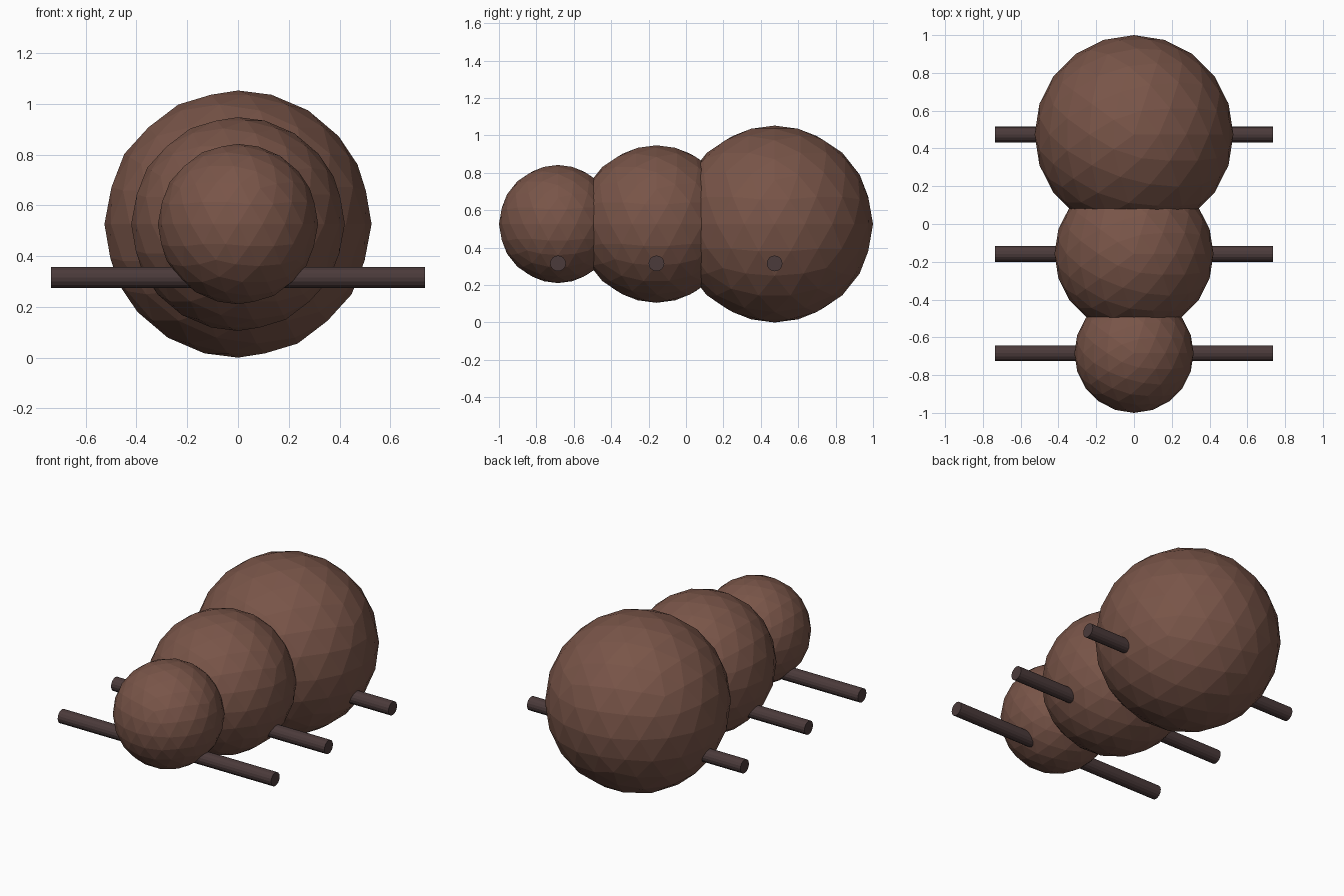
import bpy, math

if "Cube" in bpy.data.objects:
    bpy.data.objects.remove(bpy.data.objects["Cube"])

U = 2 / 19  # model unit: the whole length is 19 units


def material(name, rgb):
    m = bpy.data.materials.new(name)
    m.diffuse_color = (*rgb, 1)
    m.use_nodes = True
    m.node_tree.nodes["Principled BSDF"].inputs["Base Color"].default_value = m.diffuse_color
    return m


brown = material("brown", (0.19, 0.09, 0.065))
dark = material("dark_brown", (0.07, 0.043, 0.043))

# name, radius and y position of each body ball, each with a leg bar through it
segments = [("head", 3, -6.5), ("thorax", 4, -1.5), ("abdomen", 5, 4.5)]

for name, r, y in segments:
    # faceted body ball
    bpy.ops.mesh.primitive_ico_sphere_add(subdivisions=3, radius=r * U,
                                          location=(0, y * U, 5 * U))
    ball = bpy.context.object
    ball.name = name
    ball.data.materials.append(brown)

    # leg bar from side to side
    bpy.ops.mesh.primitive_cylinder_add(vertices=16, radius=0.4 * U, depth=14 * U,
                                        location=(0, y * U, 3 * U),
                                        rotation=(0, math.pi / 2, 0))
    leg = bpy.context.object
    leg.name = name + "_legs"
    leg.data.materials.append(dark)
